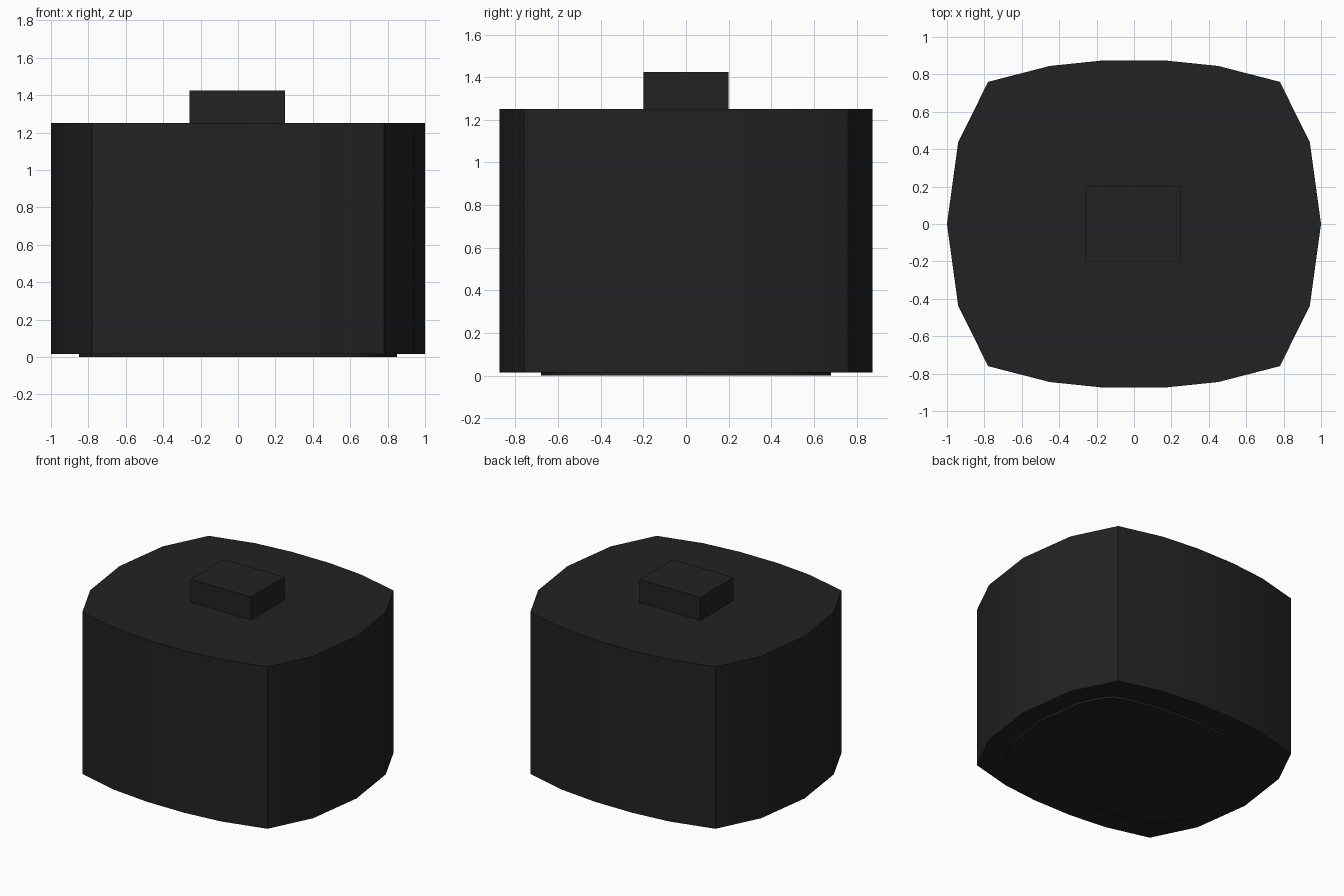
import bpy
import bmesh
from math import radians

cube = bpy.data.objects.get("Cube")
if cube:
    bpy.data.objects.remove(cube, do_unlink=True)

# Single dark plastic colour
COLOUR = (0.016, 0.016, 0.016, 1)
black = bpy.data.materials.new("charcoal_black")
black.use_nodes = True
black.diffuse_color = COLOUR
bsdf = next(n for n in black.node_tree.nodes if n.type == 'BSDF_PRINCIPLED')
bsdf.inputs["Base Color"].default_value = COLOUR


def prism(name, outline, bottom, top):
    """Extrude a flat counter-clockwise outline from bottom to top."""
    bm = bmesh.new()
    face = bm.faces.new([bm.verts.new((x, y, bottom)) for x, y in outline])
    new = bmesh.ops.extrude_face_region(bm, geom=[face])["geom"]
    for v in new:
        if isinstance(v, bmesh.types.BMVert):
            v.co.z = top
    bmesh.ops.recalc_face_normals(bm, faces=bm.faces)
    mesh = bpy.data.meshes.new(name)
    bm.to_mesh(mesh)
    bm.free()
    mesh.materials.append(black)
    obj = bpy.data.objects.new(name, mesh)
    bpy.context.collection.objects.link(obj)
    bpy.ops.object.select_all(action='DESELECT')
    obj.select_set(True)
    bpy.context.view_layer.objects.active = obj
    bpy.ops.object.shade_smooth_by_angle(angle=radians(30))
    return obj


# Bulging outline: one quarter mirrored into four
quarter = [(0.94, 0.437), (0.78, 0.76), (0.45, 0.845), (0.16, 0.875)]
half = [(1, 0)] + quarter + [(-x, y) for x, y in reversed(quarter)]
outline = half + [(-x, -y) for x, y in half]

# Main body
prism("body", outline, 0.015, 1.25)

# Raised block on the top
block = [(-0.26, -0.2), (0.25, -0.2), (0.25, 0.2), (-0.26, 0.2)]
prism("top_block", block, 1.25, 1.425)

# Thin foot plate, a smaller outline with softened corners
plate_quarter = [(0.8, 0.36), (0.72, 0.52), (0.66, 0.585), (0.56, 0.62), (0.36, 0.66), (0.13, 0.68)]
plate_half = [(0.85, 0)] + plate_quarter + [(-x, y) for x, y in reversed(plate_quarter)]
prism("foot_plate", plate_half + [(-x, -y) for x, y in plate_half], 0, 0.015)
